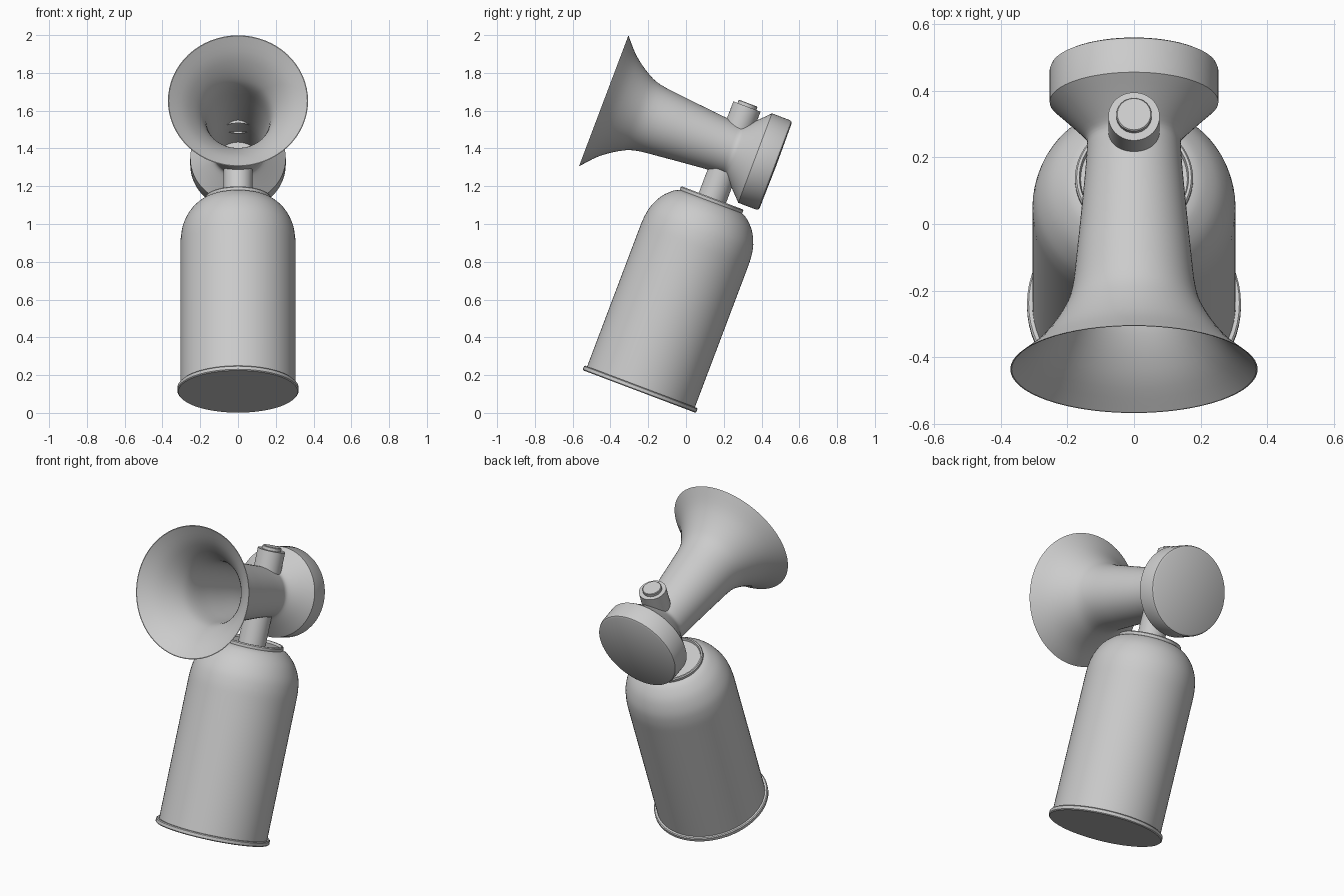
import bpy, bmesh, math
from mathutils import Matrix

cube = bpy.data.objects.get("Cube")
if cube:
    bpy.data.objects.remove(cube, do_unlink=True)

GREY = (0.6, 0.6, 0.6, 1.0)
mat = bpy.data.materials.new("plain grey")
mat.use_nodes = True
mat.diffuse_color = GREY
mat.node_tree.nodes["Principled BSDF"].inputs["Base Color"].default_value = GREY

# Everything is laid out upright on the can axis, then leaned backwards
LEAN = Matrix.Translation((0, -0.2475, 0.113)) @ Matrix.Rotation(math.radians(-20.7), 4, 'X')
# Horn axis runs backwards from the centre of the mouth
HORN = Matrix.Translation((0, -0.72, 1.373)) @ Matrix.Rotation(math.radians(-90), 4, 'X')


def lathe(name, profile, place=Matrix.Identity(4), steps=64):
    """Spin (radius, height) points about z; radius 0 closes an end."""
    bm = bmesh.new()
    verts = [bm.verts.new((r, 0, h)) for r, h in profile]
    edges = [bm.edges.new(pair) for pair in zip(verts, verts[1:])]
    bmesh.ops.spin(bm, geom=verts + edges, cent=(0, 0, 0), axis=(0, 0, 1),
                   angle=math.tau, steps=steps, use_merge=True)
    bmesh.ops.remove_doubles(bm, verts=bm.verts, dist=0.0001)
    bmesh.ops.recalc_face_normals(bm, faces=bm.faces)
    bm.transform(LEAN @ place)
    mesh = bpy.data.meshes.new(name)
    bm.to_mesh(mesh)
    bm.free()
    mesh.materials.append(mat)
    obj = bpy.data.objects.new(name, mesh)
    bpy.context.collection.objects.link(obj)
    bpy.ops.object.select_all(action='DESELECT')
    obj.select_set(True)
    bpy.context.view_layer.objects.active = obj
    bpy.ops.object.shade_smooth_by_angle(angle=math.radians(32))
    return obj


def smooth_curve(points, cuts=4):
    """Catmull-Rom curve through the profile points."""
    ext = [points[0]] + points + [points[-1]]
    out = []
    for a, b, c, d in zip(ext, ext[1:], ext[2:], ext[3:]):
        for i in range(cuts):
            t = i / cuts
            out.append(tuple(0.5 * (2 * q + (s - p) * t + (2 * p - 5 * q + 4 * s - w) * t * t
                                    + (3 * q - p - 3 * s + w) * t ** 3)
                             for p, q, s, w in zip(a, b, c, d)))
    return out + [points[-1]]


# Gas can: straight wall with a domed shoulder
shoulder = smooth_curve([(0.305, 0.80), (0.303, 0.87), (0.29, 0.94), (0.255, 1.01),
                         (0.205, 1.06), (0.165, 1.078)])
lathe("can_body", [(0.305, 0.02)] + shoulder)
lathe("can_base_rim", [(0, 0), (0.316, 0), (0.321, 0.005), (0.321, 0.022),
                       (0.316, 0.027), (0.304, 0.027)])
lathe("can_top_rim", [(0.165, 1.07), (0.174, 1.072), (0.177, 1.08), (0.177, 1.09),
                      (0.172, 1.096), (0.164, 1.096), (0.160, 1.082), (0, 1.082)])

# Valve stem joining can and horn
lathe("valve_stem", [(0.077, 1.08), (0.077, 1.25)])

# Horn: flared bell with a thin lip and an open bore
flare = smooth_curve([(0.371, 0), (0.288, 0.075), (0.223, 0.165), (0.187, 0.25),
                      (0.169, 0.40), (0.156, 0.53), (0.145, 0.65), (0.14, 0.73)])
bore = [(r - min(0.012, 0.004 + h * 0.05), h) for r, h in flare]
throat = smooth_curve([(0.14, 0.73), (0.15, 0.752), (0.2, 0.805), (0.253, 0.857)])
drum = [(0.253, 0.857), (0.253, 0.958), (0.249, 0.968), (0.24, 0.973), (0, 0.976)]
lathe("horn_and_drum", [(0, 0.95), (0.125, 0.95)] + bore[::-1] + flare[:-1] + throat[:-1] + drum, HORN)

# Push button in its collar
lathe("button_collar", [(0.077, 1.49), (0.077, 1.613), (0.052, 1.613)])
lathe("button", [(0.053, 1.60), (0.053, 1.629), (0.05, 1.632), (0, 1.632)])
